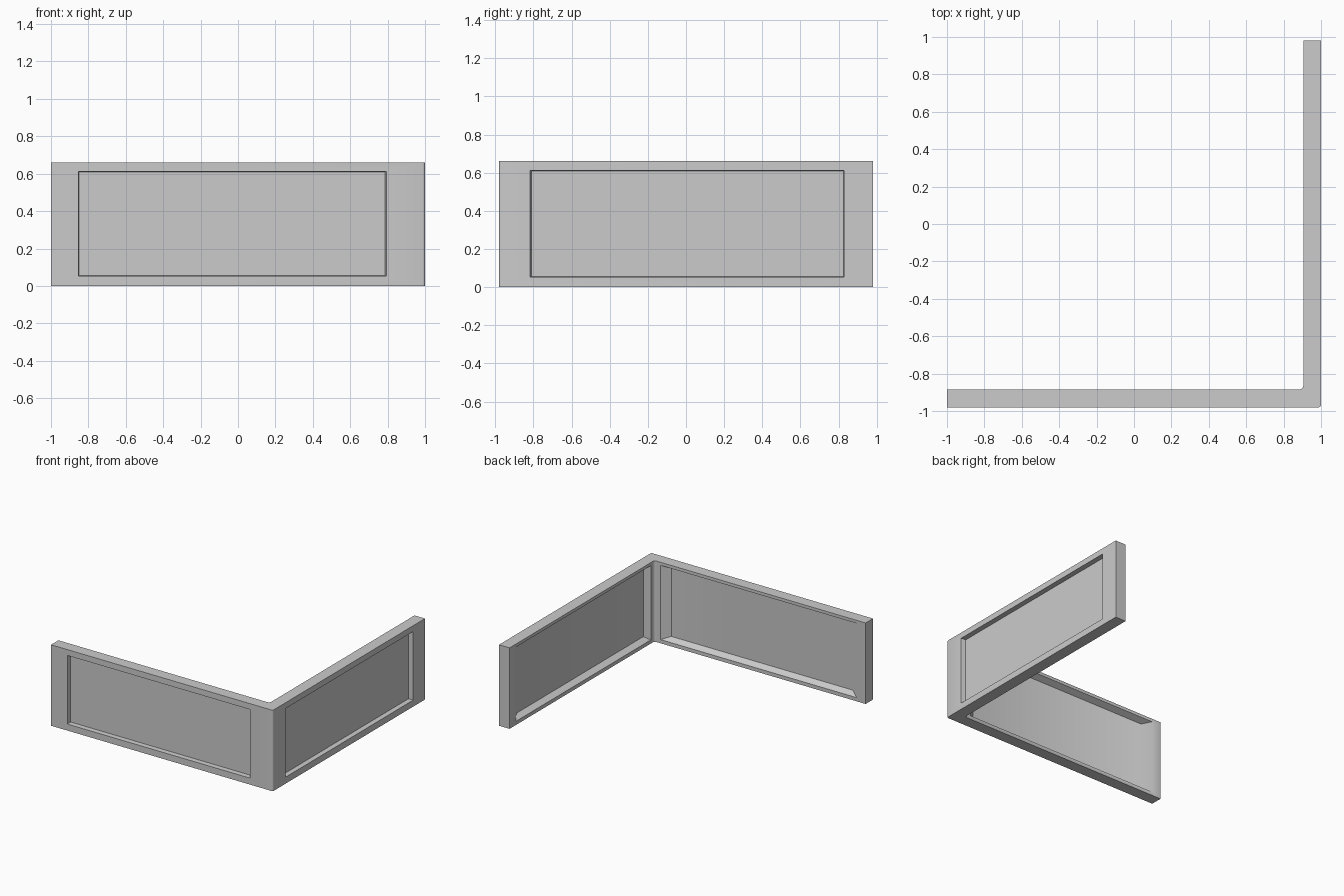
import bpy, bmesh, math

if "Cube" in bpy.data.objects:
    bpy.data.objects.remove(bpy.data.objects["Cube"])

HEIGHT = 0.66
OUT, INN_Y, INN_X = -0.98, -0.885, 0.905


def mesh_object(name, bm):
    bmesh.ops.recalc_face_normals(bm, faces=bm.faces[:])
    me = bpy.data.meshes.new(name)
    bm.to_mesh(me)
    bm.free()
    ob = bpy.data.objects.new(name, me)
    bpy.context.collection.objects.link(ob)
    return ob


def loft(name, rings):
    """Closed solid through a stack of equal-length point rings."""
    bm = bmesh.new()
    loops = [[bm.verts.new(p) for p in r] for r in rings]
    n = len(loops[0])
    for a, b in zip(loops, loops[1:]):
        for i in range(n):
            j = (i + 1) % n
            bm.faces.new((a[i], a[j], b[j], b[i]))
    bm.faces.new(loops[0])
    bm.faces.new(loops[-1])
    return mesh_object(name, bm)


def arc(cx, cy, r, a0, a1, n=3):
    return [(cx + r * math.cos(math.radians(a0 + (a1 - a0) * i / n)),
             cy + r * math.sin(math.radians(a0 + (a1 - a0) * i / n))) for i in range(n + 1)]


def cut_panel(wall, axis, depths, floor, opening):
    """Recess from panel floor (depths[0]) to wall face (depths[1]), then straight past it."""
    def ring(rect, d):
        u0, u1, z0, z1 = rect
        pts = [(u0, z0), (u1, z0), (u1, z1), (u0, z1)]
        return [(u, d, z) if axis == 'y' else (d, u, z) for u, z in pts]
    d0, d1 = depths
    past = d1 + math.copysign(0.03, d1 - d0)
    cutter = loft("panel_cutter", [ring(floor, d0), ring(opening, d1), ring(opening, past)])
    cutter.hide_render = True
    mod = wall.modifiers.new("panel", 'BOOLEAN')
    mod.object = cutter
    mod.operation = 'DIFFERENCE'
    mod.solver = 'EXACT'
    bpy.context.view_layer.objects.active = wall
    bpy.ops.object.modifier_apply(modifier=mod.name)
    bpy.data.objects.remove(cutter)


# L-shaped wall with softened inner and outer corner
r, f = 0.012, 0.02
outline = [(-1, OUT)] + arc(1 - r, OUT + r, r, -90, 0) + [(1, 0.98), (INN_X, 0.98)]
outline += arc(INN_X - f, INN_Y + f, f, 0, -90) + [(-1, INN_Y)]
wall = loft("corner_wall", [[(x, y, z) for x, y in outline] for z in (0, HEIGHT)])

# Panels: near-straight reveals outside, splayed reveals inside
z0, z1 = 0.055, 0.61
cut_panel(wall, 'y', (-0.94, OUT), (-0.85, 0.785, z0, z1), (-0.853, 0.793, z0 - 0.002, z1 + 0.002))
cut_panel(wall, 'x', (0.96, 1.0), (-0.81, 0.825, z0, z1), (-0.818, 0.828, z0 - 0.002, z1 + 0.002))
cut_panel(wall, 'y', (-0.932, INN_Y), (-0.85, 0.785, z0, z1), (-0.92, 0.85, 0.03, 0.635))
cut_panel(wall, 'x', (0.952, INN_X), (-0.81, 0.825, z0, z1), (-0.84, 0.90, 0.03, 0.635))

# Smooth shading with sharp edges kept
wall.select_set(True)
bpy.context.view_layer.objects.active = wall
bpy.ops.object.shade_smooth_by_angle(angle=math.radians(35))
